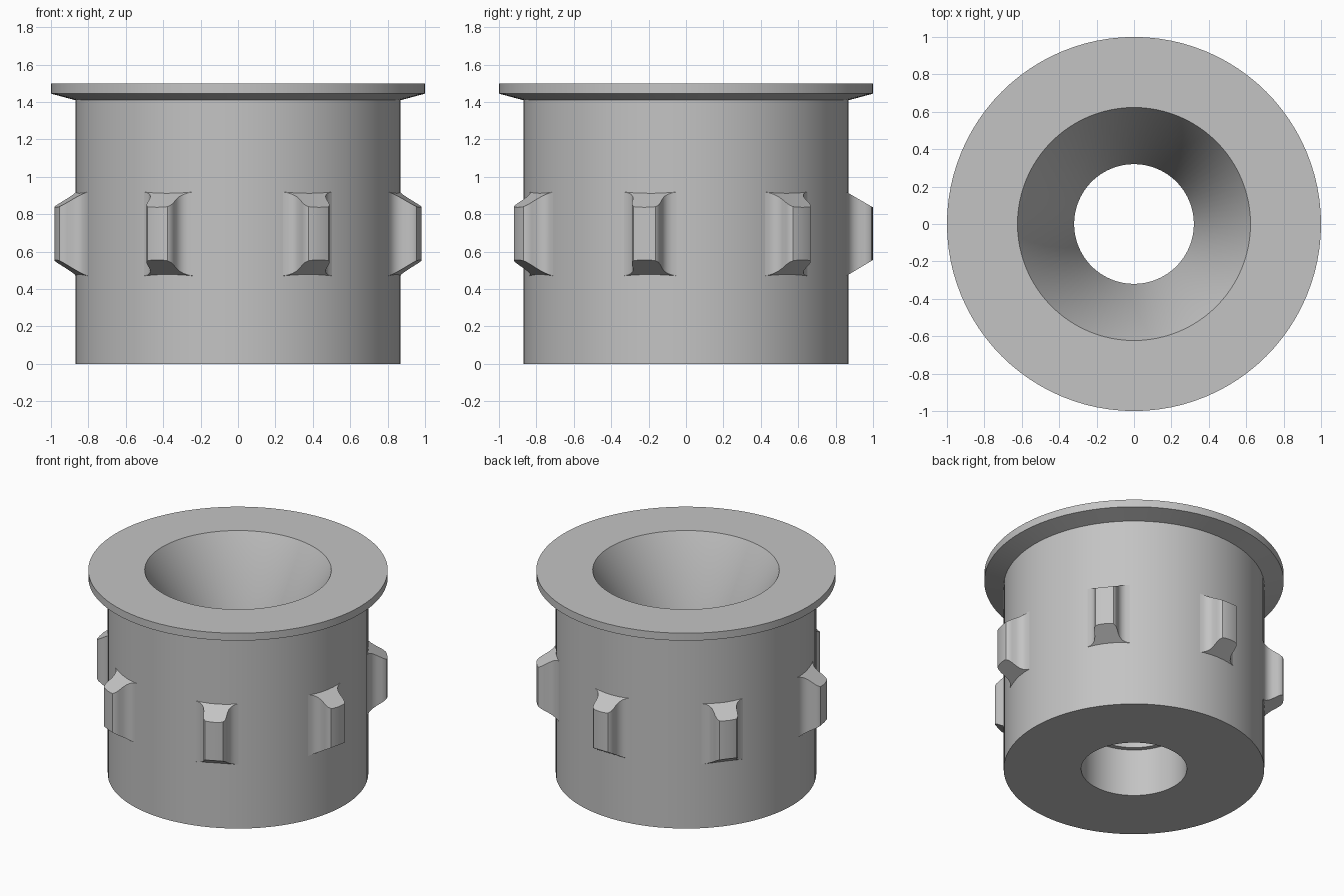
import bpy, bmesh, math
from mathutils import Matrix, Vector

cube = bpy.data.objects.get("Cube")
if cube:
    bpy.data.objects.remove(cube, do_unlink=True)

grey = bpy.data.materials.new("plain_grey")
grey.use_nodes = True
colour = (0.55, 0.55, 0.55, 1)
grey.diffuse_color = colour
grey.node_tree.nodes["Principled BSDF"].inputs["Base Color"].default_value = colour


def finish(bm, name):
    bmesh.ops.recalc_face_normals(bm, faces=bm.faces)
    mesh = bpy.data.meshes.new(name)
    bm.to_mesh(mesh)
    bm.free()
    mesh.materials.append(grey)
    obj = bpy.data.objects.new(name, mesh)
    bpy.context.collection.objects.link(obj)
    bpy.ops.object.select_all(action='DESELECT')
    obj.select_set(True)
    bpy.context.view_layer.objects.active = obj
    bpy.ops.object.shade_smooth_by_angle(angle=math.radians(30))
    return obj


# Flanged body with counterbore, through hole and funnel, as one revolved profile
profile = [(0.353, 0), (0.87, 0), (0.87, 1.41), (1, 1.445), (1, 1.5),
           (0.623, 1.5), (0.32, 0.9), (0.32, 0.35), (0.353, 0.35)]
bm = bmesh.new()
verts = [bm.verts.new((r, 0, z)) for r, z in profile]
edges = [bm.edges.new((v, verts[(i + 1) % len(verts)])) for i, v in enumerate(verts)]
bmesh.ops.spin(bm, geom=verts + edges, cent=(0, 0, 0), axis=(0, 0, 1),
               angle=math.tau, steps=96, use_merge=True)
bmesh.ops.remove_doubles(bm, verts=bm.verts, dist=0.0001)
finish(bm, "flanged_body")

# Flared lug outline: half width and distance from the axis
half = [(0.145, 0.858), (0.12, 0.866), (0.1, 0.88), (0.086, 0.9), (0.08, 0.925),
        (0.078, 0.955), (0.073, 0.978), (0.06, 0.993), (0.04, 0.997)]
outline = half + [(0, 0.999)] + [(-w, r) for w, r in reversed(half)]
outline += [(-0.1, 0.84), (0.1, 0.84)]


def lug(name, angle):
    bm = bmesh.new()
    rings = []
    for base, slope in ((0.475, 0.6), (0.915, -0.58)):
        rings.append([bm.verts.new((r, w, base + slope * (r - 0.865))) for w, r in outline])
    low, high = rings
    bm.faces.new(low)
    bm.faces.new(high)
    for i in range(len(low)):
        j = (i + 1) % len(low)
        bm.faces.new((low[i], low[j], high[j], high[i]))
    bmesh.ops.transform(bm, matrix=Matrix.Rotation(angle, 4, 'Z'), verts=bm.verts)
    finish(bm, name)


# Seven lugs evenly spaced, one pointing straight back
for k in range(7):
    lug(f"side_lug_{k + 1}", math.pi / 2 + k * math.tau / 7)
